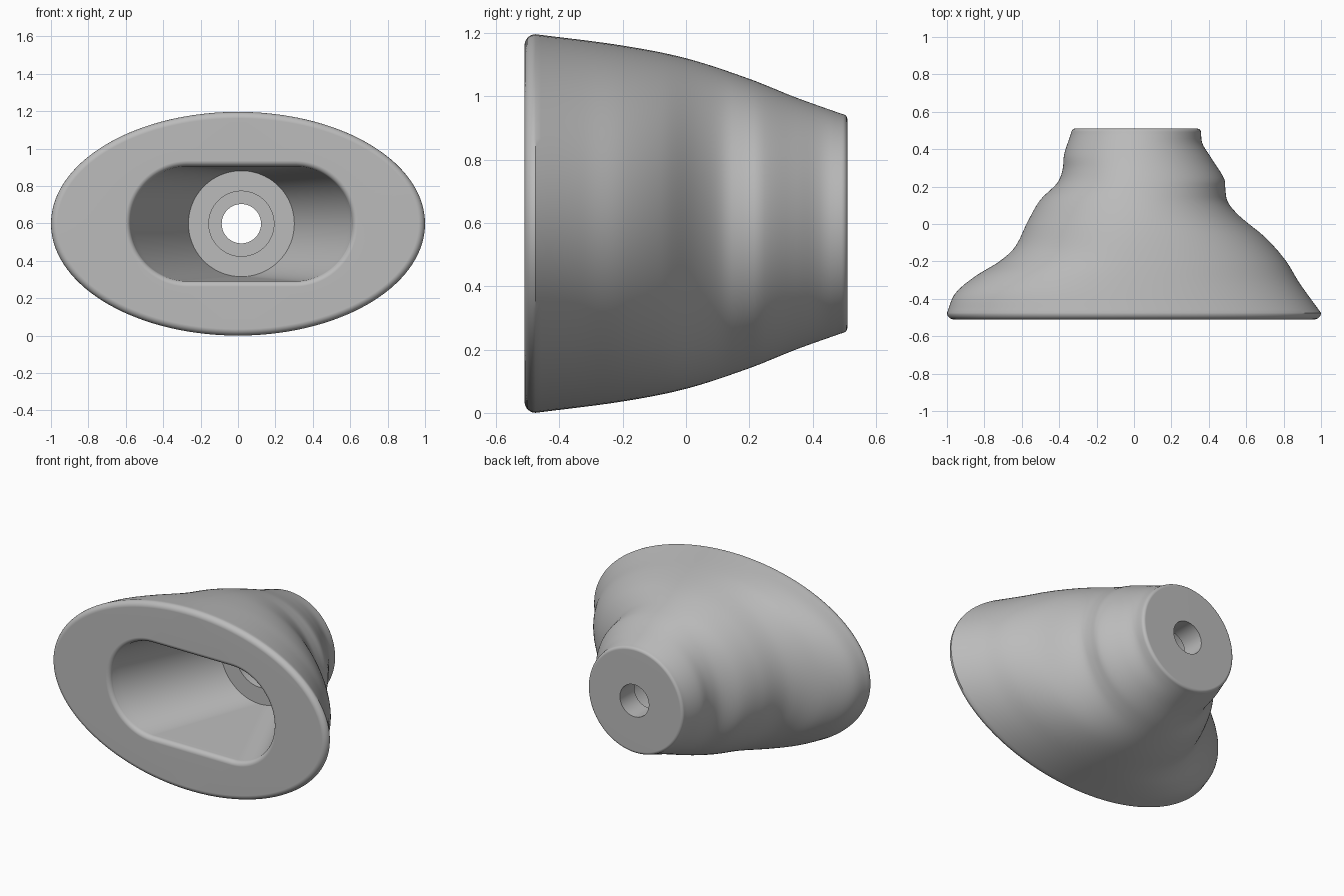
import bpy, bmesh, math

cube = bpy.data.objects.get("Cube")
if cube:
    bpy.data.objects.remove(cube, do_unlink=True)

SIDES = 128
MID_Z = 0.598
AXIS_X = 0.018
FRONT, BACK = -0.51, 0.51


def smooth_curve(points):
    """Cubic interpolation through (y, value) points."""
    n = len(points)
    slopes = []
    for i in range(n):
        a, b = points[max(i - 1, 0)], points[min(i + 1, n - 1)]
        slopes.append((b[1] - a[1]) / (b[0] - a[0]))

    def value(y):
        i = 0
        while i < n - 2 and y > points[i + 1][0]:
            i += 1
        (y0, v0), (y1, v1) = points[i], points[i + 1]
        h = y1 - y0
        t = (y - y0) / h
        return (v0 * (2*t**3 - 3*t**2 + 1) + slopes[i] * h * (t**3 - 2*t**2 + t)
                + v1 * (3*t**2 - 2*t**3) + slopes[i + 1] * h * (t**3 - t**2))
    return value


# Wavy side outlines and the plain tapering height of the body
minus_x = smooth_curve([(-0.475, 1.0), (-0.37, 0.955), (-0.28, 0.85), (-0.2, 0.72),
                        (-0.125, 0.638), (0.016, 0.567), (0.13, 0.5), (0.22, 0.41),
                        (0.29, 0.382), (0.37, 0.374), (0.49, 0.335)])
plus_x = smooth_curve([(-0.475, 1.0), (-0.32, 0.888), (-0.19, 0.807), (-0.07, 0.70),
                       (0.04, 0.567), (0.115, 0.503), (0.18, 0.489), (0.24, 0.483),
                       (0.35, 0.415), (0.43, 0.366), (0.49, 0.358)])
half_z = smooth_curve([(-0.475, 0.598), (-0.2, 0.562), (0, 0.522), (0.2, 0.457),
                       (0.35, 0.397), (0.49, 0.347)])

angles = [2 * math.pi * (i + 0.5) / SIDES for i in range(SIDES)]


def body_ring(y, y_shape, inset=0.0):
    left, right, h = (f(y_shape) - inset for f in (minus_x, plus_x, half_z))
    mid = 0.012 * (y_shape + 0.475)
    return [(mid + math.cos(a) * (right - mid if math.cos(a) > 0 else left + mid),
             y, MID_Z + h * math.sin(a)) for a in angles]


def slot_ring(y, flat, radius):
    """Round-ended slot; a circle when flat is zero."""
    return [(AXIS_X + math.copysign(flat, math.cos(a)) + radius * math.cos(a),
             y, MID_Z + radius * math.sin(a)) for a in angles]


rings = []
# Rounded front rim
r = 0.035
for k in range(7):
    t = math.pi / 2 * k / 6
    rings.append(body_ring(FRONT + r * (1 - math.sin(t)), -0.475, r * (1 - math.cos(t))))
rings = rings[::-1][::-1]
rings = [body_ring(FRONT + r * (1 - math.cos(t)), -0.475, r * (1 - math.sin(t)))
         for t in (math.pi / 2 * k / 6 for k in range(7))]
# Flowing outer skin
STEPS = 56
for k in range(1, STEPS + 1):
    y = -0.475 + 0.965 * k / STEPS
    rings.append(body_ring(y, y))
# Rounded back edge
r = 0.02
for k in range(1, 6):
    t = math.pi / 2 * k / 5
    rings.append(body_ring(BACK - r + r * math.sin(t), 0.49, r * (1 - math.cos(t))))
# Through hole, counterbore and cavity floor
for y, radius in ((BACK, 0.105), (0.36, 0.105), (0.36, 0.174), (0.2, 0.174), (0.2, 0.283)):
    rings.append(slot_ring(y, 0, radius))
# Cavity walls blending from circle to slot
r = 0.03
for k in range(1, 17):
    t = k / 16
    rings.append(slot_ring(0.2 + (FRONT + r - 0.2) * t, 0.285 * t, 0.283 + 0.024 * t))
# Rounded cavity mouth
for k in range(1, 7):
    t = math.pi / 2 * k / 6
    rings.append(slot_ring(FRONT + r * (1 - math.sin(t)), 0.285, 0.307 + r * (1 - math.cos(t))))

# Skin all rings into one closed solid
bm = bmesh.new()
loops = [[bm.verts.new(p) for p in ring] for ring in rings]
for i, a in enumerate(loops):
    b = loops[(i + 1) % len(loops)]
    for j in range(SIDES):
        k = (j + 1) % SIDES
        bm.faces.new((a[j], a[k], b[k], b[j]))
bmesh.ops.recalc_face_normals(bm, faces=bm.faces)
mesh = bpy.data.meshes.new("flared_body")
bm.to_mesh(mesh)
bm.free()
body = bpy.data.objects.new("flared_body", mesh)
bpy.context.collection.objects.link(body)

# Plain grey material
grey = bpy.data.materials.new("plain_grey")
grey.use_nodes = True
color = (0.5, 0.5, 0.5, 1)
grey.diffuse_color = color
grey.node_tree.nodes["Principled BSDF"].inputs["Base Color"].default_value = color
mesh.materials.append(grey)

# Smooth shading with crisp bore edges and flat end faces
bpy.ops.object.select_all(action='DESELECT')
body.select_set(True)
bpy.context.view_layer.objects.active = body
bpy.ops.object.shade_smooth_by_angle(angle=math.radians(35))
weighted = body.modifiers.new("flat_ends", 'WEIGHTED_NORMAL')
weighted.keep_sharp = True
